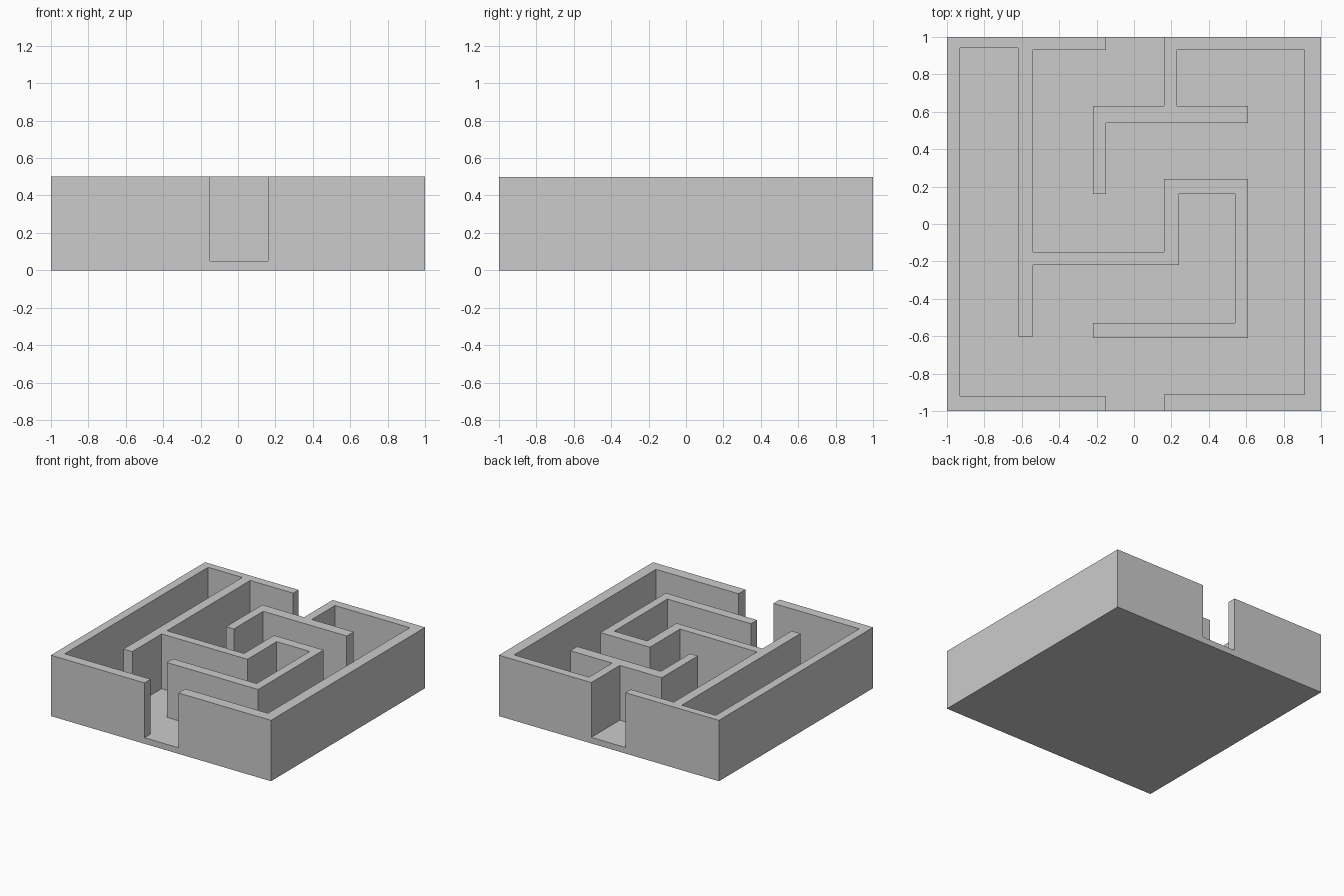
import bpy
import bmesh

WALL_TOP = 0.5
FLOOR = 0.05

default_cube = bpy.data.objects.get("Cube")
if default_cube:
    bpy.data.objects.remove(default_cube, do_unlink=True)

# One plain grey for the whole model
grey = bpy.data.materials.new("plain_grey")
grey.use_nodes = True
grey.diffuse_color = (0.6, 0.6, 0.6, 1)
shader = grey.node_tree.nodes["Principled BSDF"]
shader.inputs["Base Color"].default_value = grey.diffuse_color
shader.inputs["Roughness"].default_value = 0.8


def extrude_outline(name, outline, bottom, top):
    """Turn a flat outline into a solid between two heights."""
    bm = bmesh.new()
    face = bm.faces.new([bm.verts.new((x, y, bottom)) for x, y in outline])
    raised = bmesh.ops.extrude_face_region(bm, geom=[face], use_keep_orig=True)
    corners = [e for e in raised["geom"] if isinstance(e, bmesh.types.BMVert)]
    bmesh.ops.translate(bm, verts=corners, vec=(0, 0, top - bottom))
    bmesh.ops.recalc_face_normals(bm, faces=bm.faces[:])
    mesh = bpy.data.meshes.new(name)
    bm.to_mesh(mesh)
    bm.free()
    mesh.materials.append(grey)
    obj = bpy.data.objects.new(name, mesh)
    bpy.context.scene.collection.objects.link(obj)
    return obj


# Solid block that the maze is carved from
block = extrude_outline("maze_walls_and_floor",
                        [(-1, -1), (1, -1), (1, 1), (-1, 1)], 0, WALL_TOP)

# Left edge of the corridor: front doorway, outer wall, long wall,
# winding inner wall, back doorway
left_edge = [
    (-.15, -1.1), (-.15, -.92), (-.93, -.92), (-.93, .94),
    (-.62, .94), (-.62, -.6), (-.54, -.6), (-.54, -.22),
    (.24, -.22), (.24, .16), (.54, .16), (.54, -.53),
    (-.22, -.53), (-.22, -.61), (.61, -.61), (.61, .24),
    (.16, .24), (.16, -.15), (-.54, -.15), (-.54, .93),
    (-.15, .93), (-.15, 1.1),
]

# Right edge of the corridor: back doorway, hooked inner wall,
# outer wall, front doorway
right_edge = [
    (.16, 1.1), (.16, .63), (-.22, .63), (-.22, .16),
    (-.15, .16), (-.15, .54), (.61, .54), (.61, .63),
    (.23, .63), (.23, .93), (.91, .93), (.91, -.91),
    (.16, -.91), (.16, -1.1),
]

corridor = extrude_outline("corridor_cutter", left_edge + right_edge,
                           FLOOR, WALL_TOP + 0.2)
corridor.hide_render = True

# Carve the corridor and both doorways down to the floor
carve = block.modifiers.new("carve_corridor", "BOOLEAN")
carve.operation = "DIFFERENCE"
carve.solver = "EXACT"
carve.object = corridor

# Keep the carved result and drop the cutter
bpy.context.view_layer.update()
depsgraph = bpy.context.evaluated_depsgraph_get()
carved = bpy.data.meshes.new_from_object(block.evaluated_get(depsgraph))
block.modifiers.clear()
block.data = carved
bpy.data.objects.remove(corridor, do_unlink=True)
